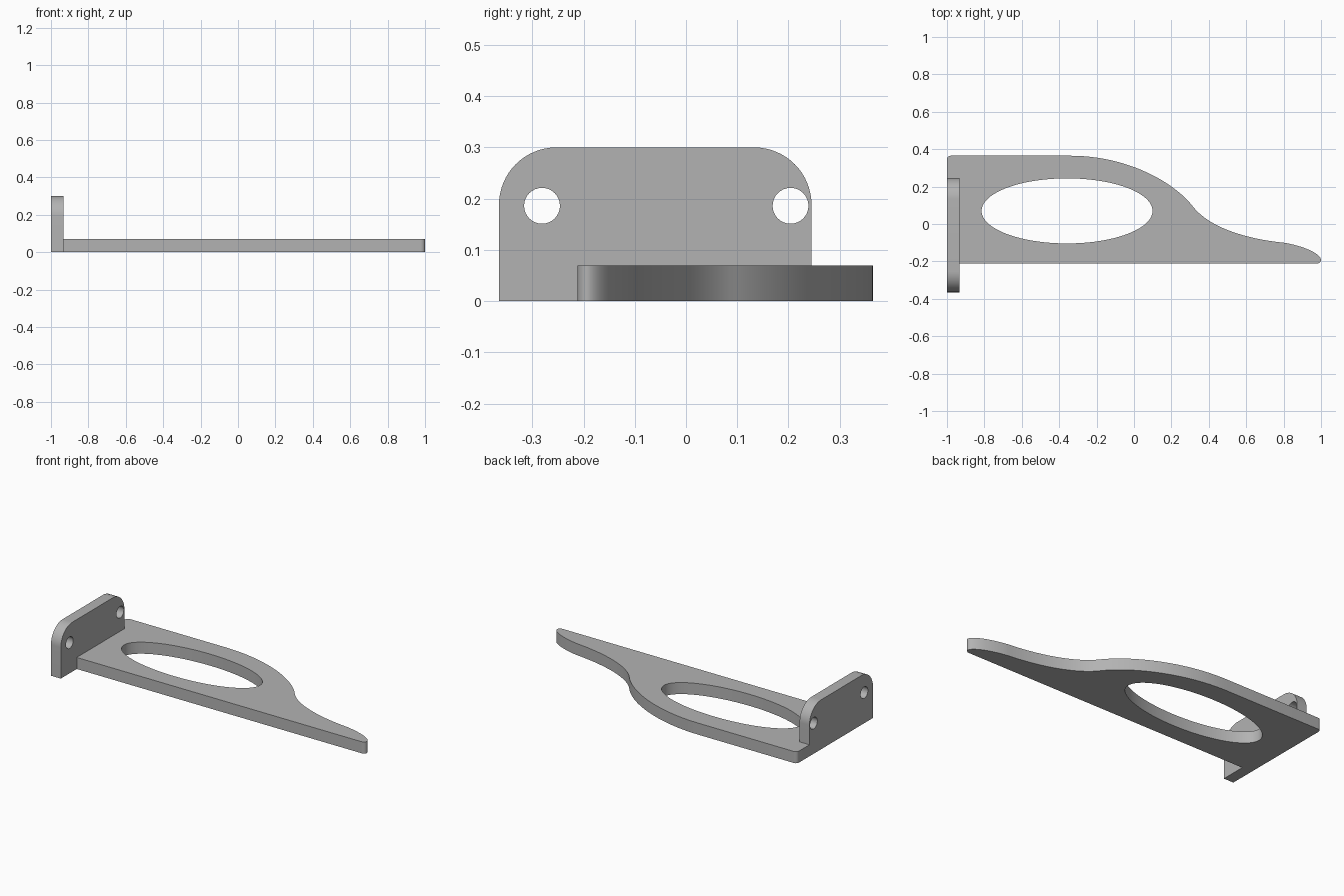
import bpy, bmesh, math
from mathutils import Matrix, Vector
from mathutils.geometry import interpolate_bezier

cube = bpy.data.objects.get("Cube")
if cube:
    bpy.data.objects.remove(cube, do_unlink=True)

GREY = (0.45, 0.45, 0.45, 1)
grey = bpy.data.materials.new("plain grey")
grey.use_nodes = True
grey.diffuse_color = GREY
grey.node_tree.nodes["Principled BSDF"].inputs["Base Color"].default_value = GREY


def bezier(a, b, c, d, n=24):
    return [tuple(p) for p in interpolate_bezier(*[Vector(q) for q in (a, b, c, d)], n)]


def arc(cx, cy, rx, ry, start, end, n):
    angles = [math.radians(start + (end - start) * i / n) for i in range(n + 1)]
    return [(cx + rx * math.cos(t), cy + ry * math.sin(t)) for t in angles]


def ellipse(cx, cy, rx, ry, n):
    return arc(cx, cy, rx, ry, 0, 360, n)[:-1]


def slab(name, loops, thickness, matrix=Matrix()):
    """Fill an outline with holes and extrude it."""
    bm = bmesh.new()
    for loop in loops:
        verts = [bm.verts.new((x, y, 0)) for x, y in loop]
        for a, b in zip(verts, verts[1:] + verts[:1]):
            bm.edges.new((a, b))
    bmesh.ops.remove_doubles(bm, verts=bm.verts, dist=0.0005)
    bmesh.ops.triangle_fill(bm, use_beauty=True, use_dissolve=False, edges=bm.edges[:])
    top = bmesh.ops.extrude_face_region(bm, geom=bm.faces[:])["geom"]
    moved = [g for g in top if isinstance(g, bmesh.types.BMVert)]
    bmesh.ops.translate(bm, vec=(0, 0, thickness), verts=moved)
    bm.transform(matrix)
    bmesh.ops.recalc_face_normals(bm, faces=bm.faces[:])
    mesh = bpy.data.meshes.new(name)
    bm.to_mesh(mesh)
    bm.free()
    mesh.materials.append(grey)
    obj = bpy.data.objects.new(name, mesh)
    bpy.context.collection.objects.link(obj)
    bpy.ops.object.select_all(action="DESELECT")
    bpy.context.view_layer.objects.active = obj
    obj.select_set(True)
    bpy.ops.object.shade_smooth_by_angle(angle=math.radians(30))
    return obj


FRONT, BACK = -0.212, 0.365      # plate edges
INNER, FLANGE_END = -0.934, 0.245  # faces of the flange that meet the plate

# Flat plate: rounded shoulder sweeping into a slender tip, with an oval opening
outline = [(-1, FLANGE_END), (INNER, FLANGE_END), (INNER, FRONT)]
outline += arc(0.975, FRONT + 0.02, 0.025, 0.02, -90, 0, 8)
outline += bezier((1, -0.192), (0.995, -0.15), (0.88, -0.112), (0.8, -0.1))
outline += bezier((0.8, -0.1), (0.58, -0.078), (0.39, -0.01), (0.31, 0.1))
outline += bezier((0.31, 0.1), (0.2, 0.235), (-0.05, BACK), (-0.34, BACK))
outline += arc(-0.98, BACK - 0.02, 0.02, 0.02, 90, 180, 6)
slab("plate", [outline, ellipse(-0.358, 0.07, 0.457, 0.174, 96)], 0.07)

# Upright mounting flange with rounded top corners and two screw holes
R, H = 0.112, 0.3
profile = [(-0.365, 0), (FLANGE_END, 0)]
profile += arc(FLANGE_END - R, H - R, R, R, 0, 90, 16)
profile += arc(-0.365 + R, H - R, R, R, 90, 180, 16)
holes = [ellipse(y, 0.186, 0.035, 0.035, 32) for y in (-0.281, 0.204)]
# local x -> y, local y -> z, extrusion -> x
upright = Matrix(((0, 0, 1, -1), (1, 0, 0, 0), (0, 1, 0, 0), (0, 0, 0, 1)))
slab("mounting_flange", [profile] + holes, 1 + INNER, upright)
